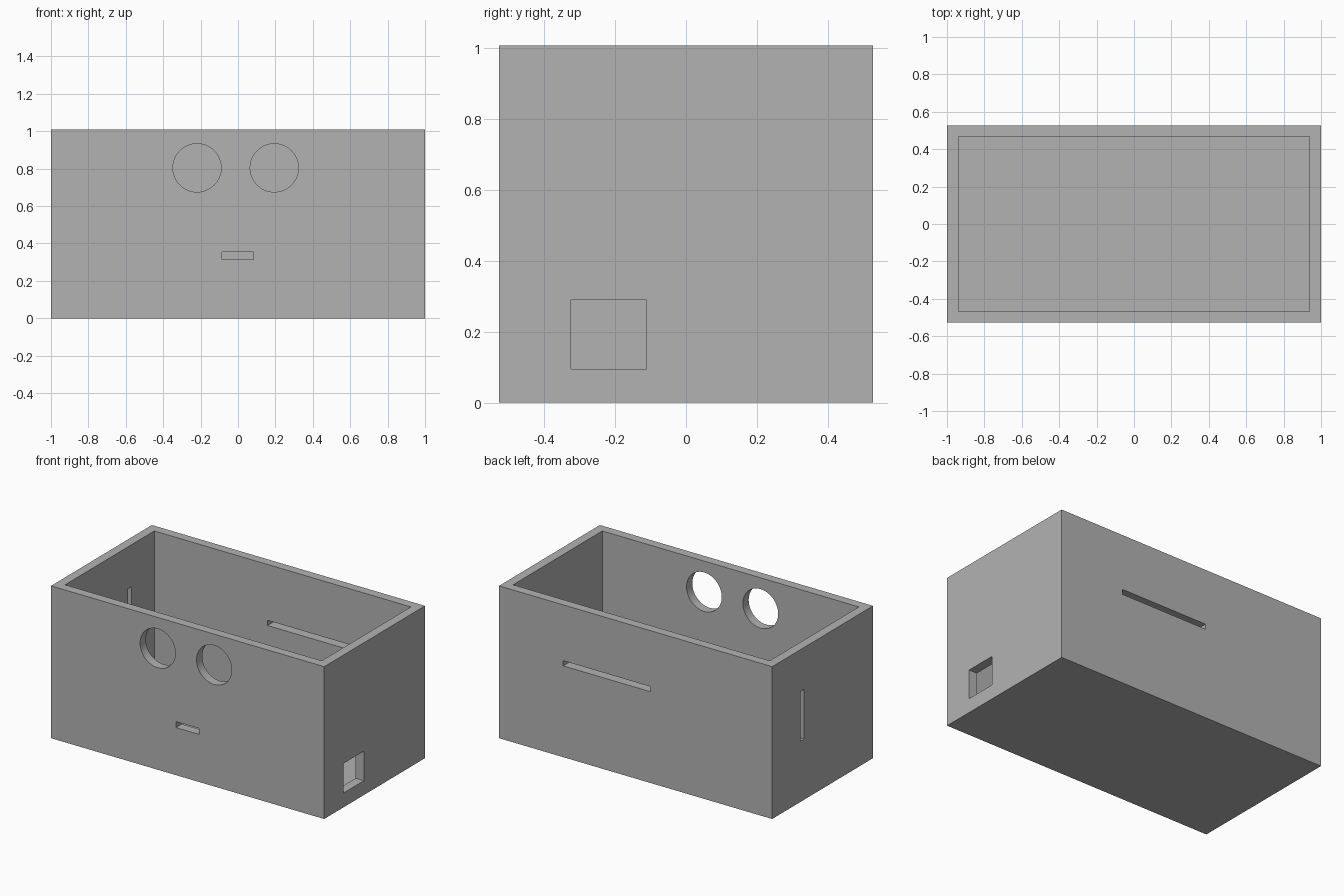
import bpy
import math

if "Cube" in bpy.data.objects:
    bpy.data.objects.remove(bpy.data.objects["Cube"])

# Overall sizes
HX, HY, H, WALL = 1.0, 0.527, 1.008, 0.0605

grey = bpy.data.materials.new("mid_grey")
grey.diffuse_color = (0.45, 0.45, 0.45, 1)
grey.use_nodes = True
grey.node_tree.nodes["Principled BSDF"].inputs["Base Color"].default_value = grey.diffuse_color


def box(name, x, y, z):
    """Box from (min, max) ranges on each axis."""
    centre = [(a + b) / 2 for a, b in (x, y, z)]
    bpy.ops.mesh.primitive_cube_add(size=1, location=centre)
    ob = bpy.context.object
    ob.name = name
    ob.scale = [b - a for a, b in (x, y, z)]
    bpy.ops.object.transform_apply(location=True, rotation=False, scale=True)
    ob.data.materials.append(grey)
    return ob


def round_cutter(name, x, z, radius):
    """Cylinder running through the front wall."""
    bpy.ops.mesh.primitive_cylinder_add(
        vertices=64, radius=radius, depth=0.2,
        location=(x, -HY + WALL / 2, z), rotation=(math.pi / 2, 0, 0))
    ob = bpy.context.object
    ob.name = name
    ob.data.materials.append(grey)
    return ob


# Outer block
case = box("open_case", (-HX, HX), (-HY, HY), (0, H))

front = (-HY - 0.05, -HY + WALL + 0.05)
back = (HY - WALL - 0.05, HY + 0.05)
left = (-HX - 0.05, -HX + WALL + 0.05)
right = (HX - WALL - 0.05, HX + 0.05)

cutters = [
    # Hollow interior, open at the top
    box("interior_cutter", (-HX + WALL, HX - WALL), (-HY + WALL, HY - WALL), (WALL, H + 0.2)),
    # Front wall: two round holes and a small slot
    round_cutter("left_round_cutter", -0.219, 0.804, 0.129),
    round_cutter("right_round_cutter", 0.194, 0.804, 0.129),
    box("front_slot_cutter", (-0.085, 0.082), front, (0.315, 0.354)),
    # Back wall: long slot
    box("back_slot_cutter", (-0.11, 0.53), back, (0.604, 0.638)),
    # Left wall: upright slot
    box("left_slot_cutter", left, (0.194, 0.229), (0.402, 0.73)),
    # Right wall: square port
    box("right_port_cutter", right, (-0.325, -0.112), (0.095, 0.29)),
]

# Cut every opening, then discard the cutters
bpy.ops.object.select_all(action='DESELECT')
case.select_set(True)
bpy.context.view_layer.objects.active = case
for cutter in cutters:
    cutter.hide_render = True
    mod = case.modifiers.new(cutter.name, 'BOOLEAN')
    mod.operation = 'DIFFERENCE'
    mod.solver = 'EXACT'
    mod.object = cutter
    bpy.ops.object.modifier_apply(modifier=mod.name)
for cutter in cutters:
    bpy.data.objects.remove(cutter, do_unlink=True)

bpy.ops.object.shade_smooth_by_angle(angle=math.radians(30))
